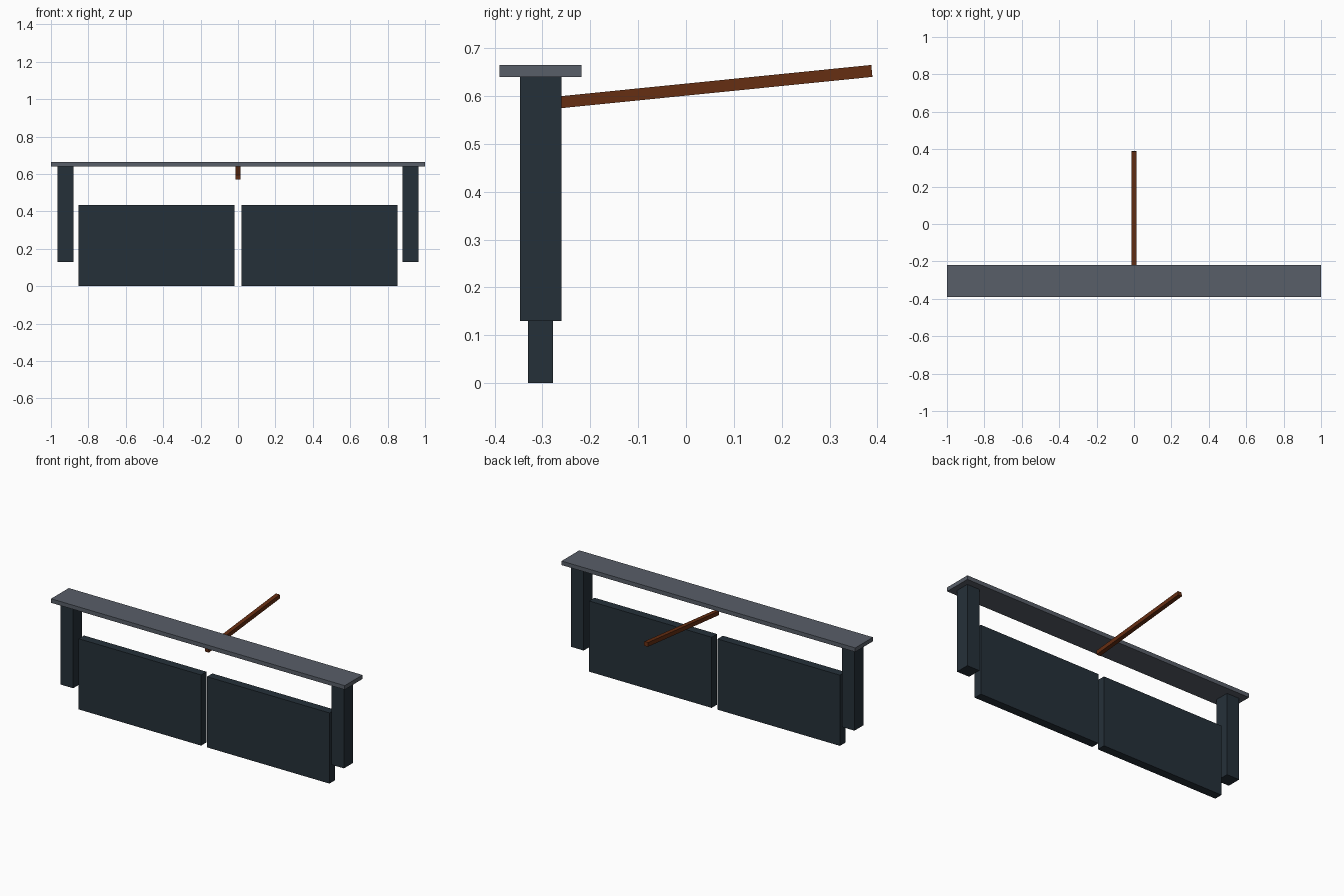
import bpy
import math

if "Cube" in bpy.data.objects:
    bpy.data.objects.remove(bpy.data.objects["Cube"], do_unlink=True)


def srgb(*rgb):
    lin = [((c / 255 + 0.055) / 1.055) ** 2.4 for c in rgb]
    return (*lin, 1.0)


def material(name, colour):
    mat = bpy.data.materials.new(name)
    mat.use_nodes = True
    mat.diffuse_color = colour
    mat.node_tree.nodes["Principled BSDF"].inputs["Base Color"].default_value = colour
    return mat


def box(name, centre, size, mat, tilt=0.0):
    bpy.ops.mesh.primitive_cube_add(size=1, location=centre)
    obj = bpy.context.object
    obj.name = name
    obj.scale = size
    bpy.ops.object.transform_apply(location=False, rotation=False, scale=True)
    obj.rotation_euler.x = tilt
    obj.data.materials.append(mat)
    return obj


slate = material("dark slate", srgb(37, 48, 57))
grey = material("grey", srgb(88, 94, 104))
wood = material("brown wood", srgb(102, 46, 18))

# Flat top board
box("top_board", (0, -0.304, 0.6525), (2, 0.172, 0.025), grey)

# Mirrored posts and hanging panels
for side, s in (("left", 1), ("right", -1)):
    box(side + "_post", (s * 0.922, -0.304, 0.385), (0.086, 0.087, 0.51), slate)
    box(side + "_panel", (s * 0.437, -0.304, 0.2175), (0.834, 0.052, 0.435), slate)

# Slanted square rod running backwards
start, end = (-0.303, 0.583), (0.3885, 0.6525)
dy, dz = end[0] - start[0], end[1] - start[1]
box("rear_rod", (0, (start[0] + end[0]) / 2, (start[1] + end[1]) / 2),
    (0.026, math.hypot(dy, dz), 0.025), wood, math.atan2(dz, dy))
